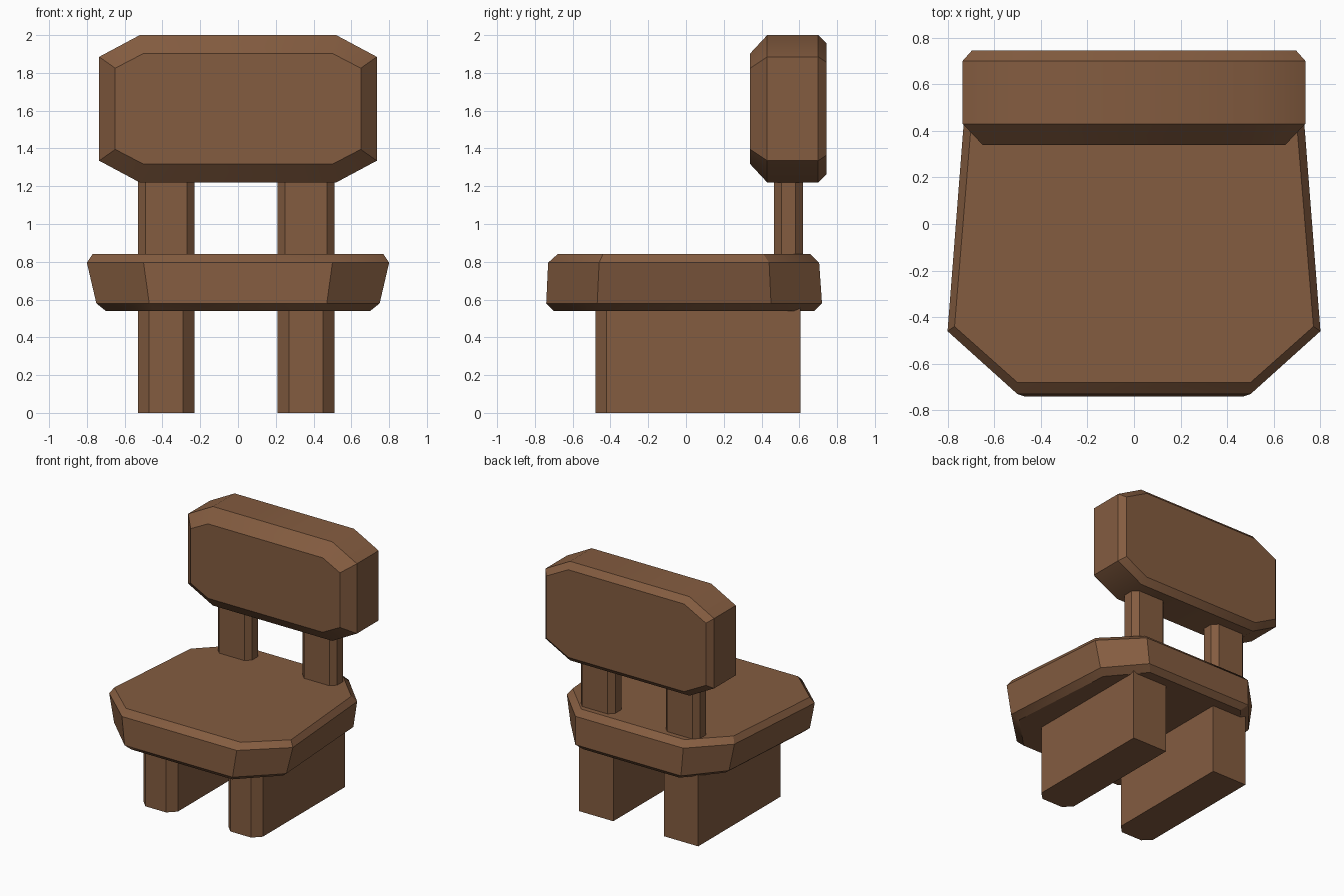
import bpy, bmesh
from math import radians

cube = bpy.data.objects.get("Cube")
if cube:
    bpy.data.objects.remove(cube, do_unlink=True)

wood = bpy.data.materials.new("brown_wood")
wood.use_nodes = True
colour = (0.230, 0.107, 0.051, 1)
wood.diffuse_color = colour
shader = wood.node_tree.nodes["Principled BSDF"]
shader.inputs["Base Color"].default_value = colour
shader.inputs["Roughness"].default_value = 0.9


def loft(name, rings):
    """Skin a closed solid through rings of equal point count."""
    bm = bmesh.new()
    loops = [[bm.verts.new(p) for p in ring] for ring in rings]
    count = len(loops[0])
    for low, high in zip(loops, loops[1:]):
        for i in range(count):
            j = (i + 1) % count
            bm.faces.new((low[i], low[j], high[j], high[i]))
    bm.faces.new(loops[0][::-1])
    bm.faces.new(loops[-1])
    bmesh.ops.recalc_face_normals(bm, faces=bm.faces[:])
    mesh = bpy.data.meshes.new(name)
    bm.to_mesh(mesh)
    bm.free()
    mesh.materials.append(wood)
    obj = bpy.data.objects.new(name, mesh)
    bpy.context.collection.objects.link(obj)
    bpy.ops.object.select_all(action="DESELECT")
    obj.select_set(True)
    bpy.context.view_layer.objects.active = obj
    bpy.ops.object.shade_smooth_by_angle(angle=radians(32))
    return obj


def mirrored(half):
    """Close a half outline, listed front to back, across x = 0."""
    return half + [(-x, y) for x, y in reversed(half)]


# Seat: tapered octagonal slab with bevelled rims
seat_levels = [
    (0.54, [(0.44, -0.70), (0.70, -0.44), (0.64, 0.42), (0.42, 0.68)]),
    (0.58, [(0.47, -0.74), (0.75, -0.47), (0.69, 0.45), (0.46, 0.72)]),
    (0.795, [(0.50, -0.73), (0.80, -0.46), (0.73, 0.44), (0.47, 0.705)]),
    (0.84, [(0.50, -0.68), (0.77, -0.44), (0.70, 0.41), (0.45, 0.66)]),
]
loft("seat", [[(x, y, z) for x, y in mirrored(half)] for z, half in seat_levels])

# Backrest: clipped rectangle, deep bevel in front and a small one behind
backrest_levels = [
    (0.34, 0.65, 0.50, 0.293, 0.215),
    (0.43, 0.735, 0.52, 0.39, 0.275),
    (0.70, 0.735, 0.52, 0.39, 0.275),
    (0.745, 0.695, 0.505, 0.345, 0.245),
]
rings = []
for y, side, corner, tall, shoulder in backrest_levels:
    half = [(corner, -tall), (side, -shoulder), (side, shoulder), (corner, tall)]
    rings.append([(x, y, 1.61 + h) for x, h in mirrored(half)])
loft("backrest", rings)

# Runner legs (front corners clipped) and back posts (all corners clipped)
leg = mirrored([(0.09, -0.48), (0.15, -0.42), (0.15, 0.605)])
post = mirrored([(0.11, 0.465), (0.15, 0.505), (0.15, 0.58), (0.11, 0.62)])
for side, centre in (("right", -0.38), ("left", 0.36)):
    for part, outline, low, high in (("leg", leg, 0, 0.56), ("back_post", post, 0.80, 1.26)):
        loft(f"{side}_{part}", [[(x + centre, y, z) for x, y in outline] for z in (low, high)])
